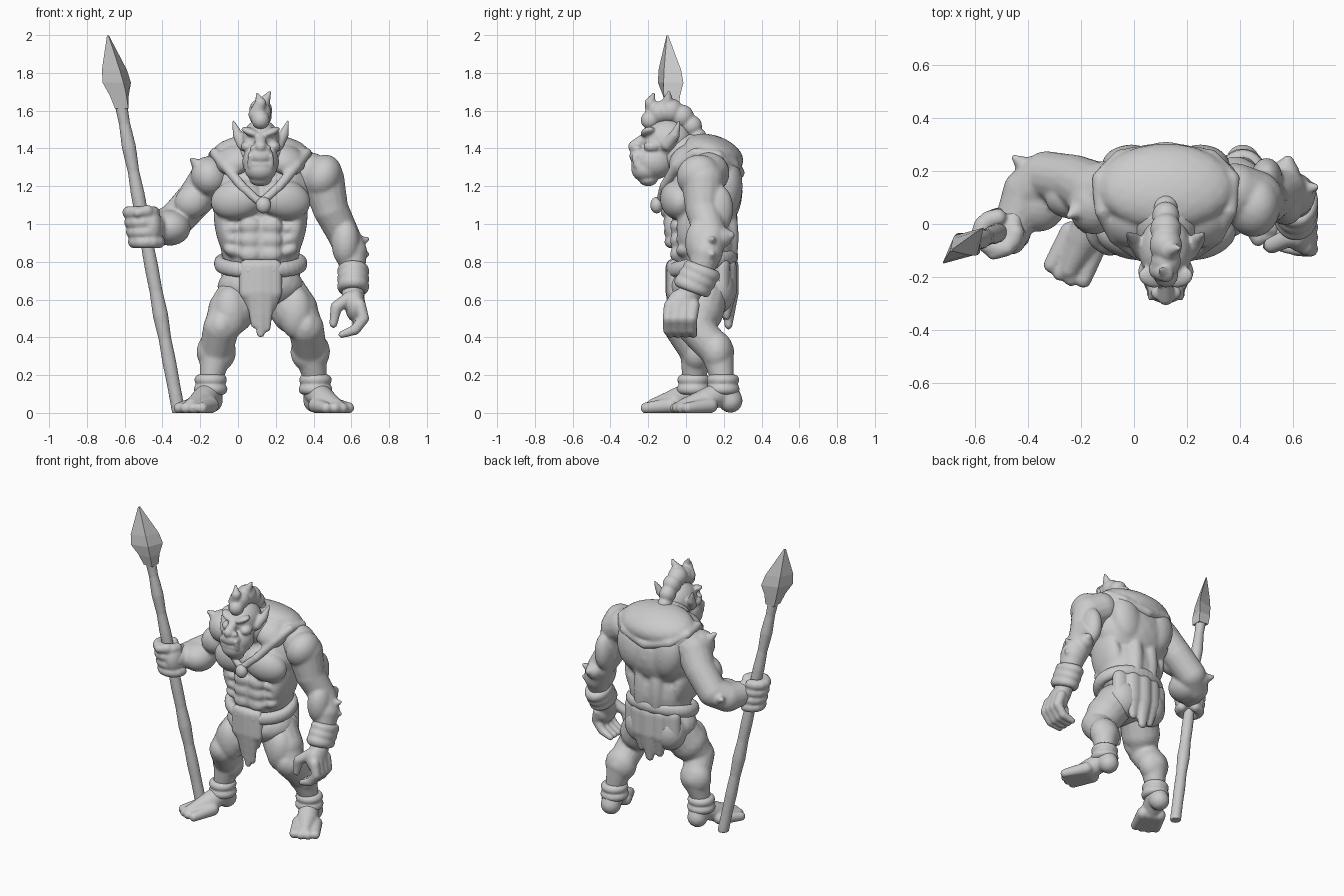
import bpy, bmesh, math
from mathutils import Vector, Matrix, Euler

if "Cube" in bpy.data.objects:
    bpy.data.objects.remove(bpy.data.objects["Cube"])

clay = bpy.data.materials.new("grey clay")
clay.use_nodes = True
clay.diffuse_color = (.6, .6, .6, 1)
clay.node_tree.nodes["Principled BSDF"].inputs["Base Color"].default_value = (.6, .6, .6, 1)
MIDDLE = .12

# Unit ball reused by every rounded piece
ball = bmesh.new()
bmesh.ops.create_icosphere(ball, subdivisions=3, radius=1)
BALL_VERTS = [vert.co.copy() for vert in ball.verts]
BALL_FACES = [[vert.index for vert in face.verts] for face in ball.faces]
ball.free()


class Sculpt:
    """Loose overlapping pieces that become one part."""
    def __init__(self):
        self.verts, self.faces = [], []

    def add(self, verts, faces):
        first = len(self.verts)
        self.verts.extend(verts)
        self.faces.extend([first + index for index in face] for face in faces)


def blob(mesh, centre, size, tilt=(0, 0, 0)):
    """Add one ellipsoid; tilt is in degrees."""
    turn = Euler([math.radians(angle) for angle in tilt]).to_matrix().to_4x4()
    matrix = Matrix.Translation(centre) @ turn @ Matrix.Diagonal((*size, 1))
    mesh.add([matrix @ vert for vert in BALL_VERTS], BALL_FACES)


def pair(mesh, offset, centre, size, tilt=(0, 0, 0)):
    """Add an ellipsoid on both sides of the body's middle."""
    for side in (-1, 1):
        blob(mesh, (MIDDLE + side * offset, *centre), size, (tilt[0], side * tilt[1], side * tilt[2]))


def stack(mesh, loops):
    """Join equal loops of points into a closed solid."""
    count = len(loops[0])
    faces = [list(range(count))[::-1], [count * (len(loops) - 1) + index for index in range(count)]]
    for row in range(len(loops) - 1):
        for index in range(count):
            low, after = row * count + index, row * count + (index + 1) % count
            faces.append([low, after, after + count, low + count])
    mesh.add([point for loop in loops for point in loop], faces)


def limb(mesh, *path, flat=1):
    """Balls at points (x, y, z, radius) joined by cones; flat squeezes y."""
    points = [Vector(point) for point in path]
    for spot in points:
        blob(mesh, spot.xyz, (spot.w, spot.w * flat, spot.w))
    for start, end in zip(points, points[1:]):
        turn = (end - start).xyz.to_track_quat("Z", "Y")
        loops = []
        for spot in (start, end):
            loop = []
            for step in range(16):
                angle = math.tau * step / 16
                arm = turn @ Vector((math.cos(angle), math.sin(angle), 0)) * spot.w
                loop.append(spot.xyz + Vector((arm.x, arm.y * flat, arm.z)))
            loops.append(loop)
        stack(mesh, loops)


def ring(mesh, centre, wide, deep, thick, tilt=(0, 0, 0), height=1):
    """Sweep a ball round an ellipse to make a belt or cuff."""
    turn = Euler([math.radians(angle) for angle in tilt]).to_matrix()
    for step in range(40):
        angle = math.tau * step / 40
        spot = turn @ Vector((wide * math.cos(angle), deep * math.sin(angle), 0))
        blob(mesh, Vector(centre) + spot, (thick, thick, thick * height))


def finish(name, mesh, voxel=.01, rounds=6):
    """Fuse the pieces of a part into one smooth sculpted skin."""
    data = bpy.data.meshes.new(name)
    data.from_pydata(mesh.verts, [], mesh.faces)
    part = bpy.data.objects.new(name, data)
    bpy.context.collection.objects.link(part)
    if voxel:
        fuse = part.modifiers.new("Fuse", "REMESH")
        fuse.mode, fuse.voxel_size = "VOXEL", voxel
        soften = part.modifiers.new("Soften", "SMOOTH")
        soften.iterations, soften.factor = rounds, .5
        graph = bpy.context.evaluated_depsgraph_get()
        part.data = bpy.data.meshes.new_from_object(part.evaluated_get(graph))
        part.modifiers.clear()
        part.data.shade_smooth()
    for vertex in part.data.vertices:
        vertex.co.z = max(vertex.co.z, 0)
    part.data.materials.clear()
    part.data.materials.append(clay)


# Torso: rib cage, back, belly and muscles
torso = Sculpt()
blob(torso, centre=(MIDDLE, .11, 1.17), size=(.28, .19, .23))
blob(torso, centre=(MIDDLE, .1, .9), size=(.215, .17, .25))
blob(torso, centre=(MIDDLE, .15, 1.32), size=(.29, .14, .13))
blob(torso, centre=(MIDDLE, .02, 1.36), size=(.13, .15, .12))
pair(torso, .125, centre=(-.05, 1.13), size=(.145, .085, .105), tilt=(0, 12, 12))
pair(torso, .13, centre=(.22, 1.2), size=(.11, .08, .16), tilt=(0, 12, 0))
pair(torso, .18, centre=(.08, .97), size=(.06, .13, .17), tilt=(0, 12, 0))
pair(torso, .06, centre=(.23, .93), size=(.05, .05, .18))
for row in range(3):
    pair(torso, .055, centre=(-.05, .84 + row * .075), size=(.06, .035, .045))
    pair(torso, .15, centre=(-.005, .86 + row * .06), size=(.05, .05, .035), tilt=(0, -25, 0))
finish("torso", torso, rounds=12)

# Hips and belt, which dips at the front
hips = Sculpt()
blob(hips, centre=(MIDDLE, .08, .67), size=(.23, .18, .13))
pair(hips, .1, centre=(.16, .65), size=(.12, .1, .13))
finish("hips", hips)
belt = Sculpt()
ring(belt, (MIDDLE, .085, .79), .215, .165, .034, tilt=(13, 0, 0), height=1.3)
finish("belt", belt)

# Ragged loincloth: tongues of different lengths, front and back
for name, top, hem, spread, thick, lengths in (
        ("front_loincloth", -.075, -.06, .035, .045, (.55, .45, .4, .43, .54)),
        ("back_loincloth", .235, .225, .075, .06, (.56, .49, .45, .5, .56))):
    cloth = Sculpt()
    for index, low in enumerate(lengths):
        across = (index - 2) * spread
        bulge = -math.copysign(across * across * 2, top)
        limb(cloth, (MIDDLE + across, top + bulge, .77, thick), (MIDDLE + across, top + bulge, .64, thick),
             (MIDDLE + across * .9, hem + bulge, low + .02, thick * .5), flat=.75)
    finish(name, cloth, .009)


def leg(name, hip, knee, ankle, toe):
    """Thigh, calf, cuff and a splayed foot."""
    hip, knee, ankle, toe = map(Vector, (hip, knee, ankle, toe))
    calf = knee.lerp(ankle, .45) + Vector((0, .05, 0))
    mesh = Sculpt()
    limb(mesh, (*hip, .125), (*hip.lerp(knee, .5), .125), (*knee, .095), (*calf, .09), (*ankle, .06),
         (ankle.x, ankle.y + .04, .065, .065))
    blob(mesh, calf, (.105, .085, .11))
    blob(mesh, knee + Vector((0, -.05, .01)), (.06, .05, .07))
    blob(mesh, hip.lerp(knee, .55) + Vector((0, -.05, 0)), (.09, .08, .14))
    instep = ankle.lerp(toe, .45)
    limb(mesh, (ankle.x, ankle.y, .11, .065), (instep.x, instep.y, .065, .065), (*toe, .038))
    ahead = (toe - ankle).xy.normalized()
    aside = Vector((-ahead.y, ahead.x))
    for index in range(4):
        shift = (index - 1.5) * .045
        root = instep.xy + aside * shift * .8
        tip = toe.xy + aside * shift + ahead * (.035 - abs(shift) * .3)
        limb(mesh, (*root, .04, .042), (*tip, .026, .03))
    finish(name, mesh, .009)
    cuff = Sculpt()
    for lift, wide in ((.125, .06), (.175, .057)):
        ring(cuff, (ankle.x, ankle.y, lift), wide, wide, .03)
    finish(name + "_ankle_wrap", cuff, .008)


leg("right_leg", hip=(.02, .07, .63), knee=(-.09, -.02, .45), ankle=(-.145, .04, .17), toe=(-.245, -.17, .04))
leg("left_leg", hip=(.24, .1, .63), knee=(.36, .05, .45), ankle=(.41, .195, .17), toe=(.52, -.01, .04))

# Left arm, hanging, with spikes, wrist band and curled fingers
arm = Sculpt()
limb(arm, (.38, .12, 1.27, .11), (.45, .09, 1.23, .115), (.49, .09, 1.08, .095), (.56, .13, .94, .085),
     (.6, .11, .85, .085), (.61, .07, .72, .06), (.61, .0, .6, .06))
blob(arm, centre=(.45, .07, 1.25), size=(.1, .12, .12), tilt=(0, 20, 0))
blob(arm, centre=(.5, .17, 1.08), size=(.06, .08, .13))
blob(arm, centre=(.57, .08, .9), size=(.075, .085, .13))
for height in (.82, .9):
    limb(arm, (.62, .13, height, .045), (.685, .14, height + .02, .014))
limb(arm, (.57, .19, .93, .055), (.58, .235, .94, .025))
blob(arm, centre=(.62, -.02, .57), size=(.055, .085, .09))
for index in range(4):
    along = -.085 + index * .042
    limb(arm, (.645, along, .57, .033), (.665, along - .01, .5, .03), (.62, along - .01, .44, .028),
         (.55, along, .415, .02))
limb(arm, (.59, -.05, .61, .035), (.52, -.08, .56, .032), (.505, -.08, .47, .022))
finish("left_arm", arm, .009)
band = Sculpt()
for height in (.67, .71, .75):
    ring(band, (.61, .035 + (height - .67) * .6, height), .058, .075, .028, tilt=(-20, 0, 0), height=1.2)
finish("left_wrist_band", band, .008, 10)

# Right arm, bent at the elbow, reaching forward to the shaft
arm = Sculpt()
limb(arm, (-.08, .13, 1.28, .11), (-.14, .12, 1.24, .115), (-.22, .16, 1.14, .1), (-.33, .18, 1.02, .095),
     (-.4, .12, .98, .095), (-.44, .03, .98, .08), (-.46, -.03, .985, .07))
blob(arm, centre=(-.15, .08, 1.25), size=(.1, .12, .11), tilt=(0, -20, 0))
blob(arm, centre=(-.24, .1, 1.12), size=(.1, .08, .09), tilt=(0, -40, 0))
blob(arm, centre=(-.36, .09, .98), size=(.11, .12, .095))
limb(arm, (-.2, .06, 1.3, .045), (-.245, .03, 1.34, .014))
limb(arm, (-.39, .2, 1.0, .055), (-.45, .25, 1.02, .014))
finish("right_arm", arm, .009)

# Spear shaft with knots
FOOT, TOP = Vector((-.315, .04, .01)), Vector((-.625, -.075, 1.66))
shaft = Sculpt()
knots = (.036, .035, .037, .034, .041, .035, .037, .034, .036, .037, .031, .038, .03, .035)
limb(shaft, *[(*FOOT.lerp(TOP, index / 13), thick) for index, thick in enumerate(knots)])
finish("spear_shaft", shaft, .008, 3)

# Leaf-shaped spearhead: faceted stack of diamonds
spearhead = Sculpt()
lean = (TOP - FOOT).normalized()
diamonds = []
for height, wide, thick in ((-.05, .035, .05), (.02, .05, .055), (.09, .075, .05), (.16, .066, .04), (.345, .005, .004)):
    across, through = Vector((wide, wide * .9, 0)), Vector((-thick * .7, thick * .75, 0))
    diamonds.append([TOP + lean * height + corner for corner in (across, through, -across, -through)])
stack(spearhead, diamonds)
finish("spearhead", spearhead, voxel=0)

# Fist wrapped round the shaft
fist = Sculpt()
blob(fist, centre=(-.46, -.04, .985), size=(.06, .075, .1))
for index in range(4):
    height = .905 + index * .052
    axis = FOOT.lerp(TOP, height / TOP.z)
    limb(fist, *[(axis.x + .066 * math.cos(math.radians(angle)), axis.y - .058 * math.sin(math.radians(angle)),
                  height, .034) for angle in range(0, 271, 30)])
limb(fist, (-.45, .02, 1.03, .035), (-.48, -.09, 1.07, .032), (-.53, -.11, 1.06, .026))
finish("right_fist", fist, .008)

# Shoulder mantle with a rolled rim meeting at the pendant
mantle = Sculpt()
blob(mantle, centre=(MIDDLE, .14, 1.37), size=(.26, .17, .1), tilt=(-18, 0, 0))
pair(mantle, .13, centre=(.0, 1.34), size=(.11, .1, .07), tilt=(35, 20, 0))
for side in (-1, 1):
    limb(mantle, *[(MIDDLE + side * across, *rest) for across, *rest in (
        (.0, -.14, 1.11, .022), (.1, -.115, 1.2, .026), (.19, -.05, 1.31, .028), (.24, .05, 1.375, .03),
        (.25, .17, 1.36, .03), (.17, .25, 1.31, .032), (.0, .28, 1.27, .032))])
finish("mantle", mantle, .009, 8)
pendant = Sculpt()
blob(pendant, centre=(MIDDLE + .015, -.155, 1.1), size=(.042, .035, .045))
finish("pendant", pendant, .007)

# Head: skull, brow, nose, heavy jaw, tusks and pointed ears
face = Sculpt()
blob(face, centre=(MIDDLE, -.1, 1.44), size=(.1, .13, .115))
blob(face, centre=(MIDDLE, -.17, 1.33), size=(.098, .11, .095))
blob(face, centre=(MIDDLE, -.21, 1.29), size=(.085, .08, .07))
blob(face, centre=(MIDDLE, -.2, 1.235), size=(.06, .05, .035))
limb(face, (MIDDLE, -.21, 1.46, .028), (MIDDLE, -.275, 1.41, .032))
blob(face, centre=(MIDDLE, -.25, 1.36), size=(.07, .05, .045))
blob(face, centre=(MIDDLE, -.25, 1.315), size=(.07, .04, .03))
pair(face, .05, centre=(-.2, 1.485), size=(.058, .04, .022), tilt=(0, -22, 15))
pair(face, .035, centre=(-.26, 1.4), size=(.022, .025, .02))
pair(face, .07, centre=(-.18, 1.41), size=(.035, .045, .03))
for side in (-1, 1):
    limb(face, (MIDDLE + side * .055, -.26, 1.31, .018), (MIDDLE + side * .06, -.28, 1.36, .009))
    limb(face, (MIDDLE + side * .09, -.1, 1.42, .035), (MIDDLE + side * .12, -.06, 1.47, .028),
         (MIDDLE + side * .145, -.035, 1.545, .007))
finish("head", face, .007, 6)

# Crest of hair running over the skull, with a swept tuft
crest = Sculpt()
for along, height, size in ((-.19, 1.55, .05), (-.14, 1.59, .06), (-.08, 1.6, .065), (-.02, 1.57, .062),
                            (.03, 1.52, .055), (.06, 1.46, .05)):
    blob(crest, centre=(MIDDLE, along, height), size=(size * .95, size, size))
limb(crest, (MIDDLE - .02, -.17, 1.58, .045), (MIDDLE, -.19, 1.64, .03), (MIDDLE - .02, -.17, 1.69, .008))
limb(crest, (MIDDLE + .01, -.1, 1.63, .04), (MIDDLE + .05, -.09, 1.7, .008))
finish("hair_crest", crest, .007, 5)
